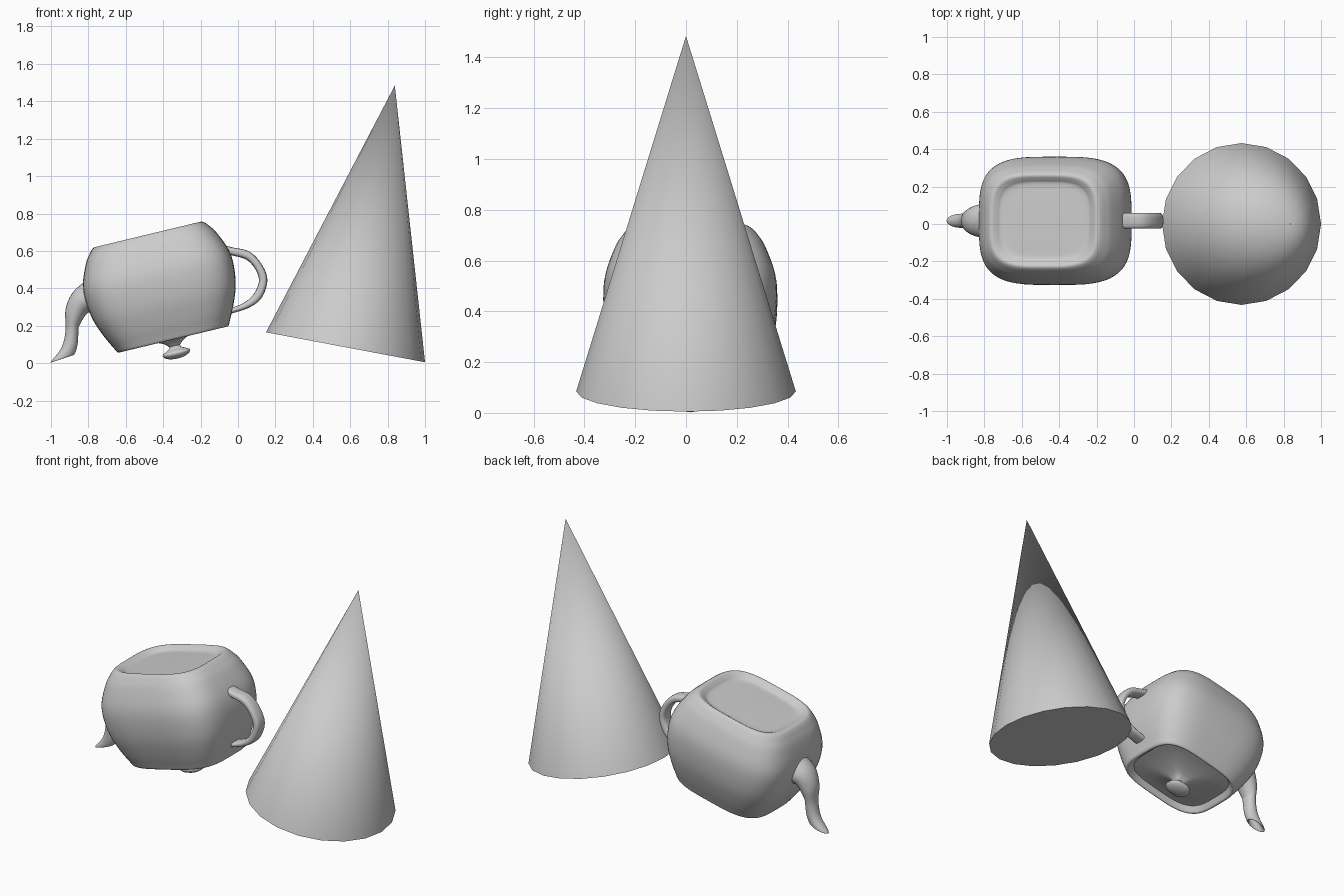
import bpy, bmesh
from math import sin, cos, pi, radians, copysign

if "Cube" in bpy.data.objects:
    bpy.data.objects.remove(bpy.data.objects["Cube"])


def smooth_rows(rows, steps):
    """Catmull-Rom interpolation through tuples of numbers."""
    out = []
    for i in range(len(rows) - 1):
        a, b = rows[max(i - 1, 0)], rows[i]
        c, d = rows[i + 1], rows[min(i + 2, len(rows) - 1)]
        for s in range(steps):
            t = s / steps
            out.append(tuple(
                0.5 * (2 * q + (r - p) * t + (2 * p - 5 * q + 4 * r - v) * t * t
                       + (3 * q - p - 3 * r + v) * t ** 3)
                for p, q, r, v in zip(a, b, c, d)))
    return out + [rows[-1]]


def oval(n, power):
    """Unit superellipse points."""
    pts = []
    for i in range(n):
        c, s = cos(2 * pi * i / n), sin(2 * pi * i / n)
        pts.append((copysign(abs(c) ** (2 / power), c),
                    copysign(abs(s) ** (2 / power), s)))
    return pts


def finish(name, bm, loc=(0, 0, 0), tilt=0, angle=40):
    bmesh.ops.remove_doubles(bm, verts=bm.verts, dist=1e-5)
    bmesh.ops.recalc_face_normals(bm, faces=bm.faces)
    mesh = bpy.data.meshes.new(name)
    bm.to_mesh(mesh)
    bm.free()
    ob = bpy.data.objects.new(name, mesh)
    bpy.context.collection.objects.link(ob)
    ob.location = loc
    ob.rotation_euler = (0, radians(tilt), 0)
    bpy.ops.object.select_all(action='DESELECT')
    ob.select_set(True)
    bpy.context.view_layer.objects.active = ob
    bpy.ops.object.shade_smooth_by_angle(angle=radians(angle))
    return ob


def skin(rings):
    bm = bmesh.new()
    loops = [[bm.verts.new(p) for p in ring] for ring in rings]
    n = len(loops[0])
    for a, b in zip(loops, loops[1:]):
        for i in range(n):
            j = (i + 1) % n
            bm.faces.new((a[i], a[j], b[j], b[i]))
    return bm


Y = 0.017                       # teapot centre line
POT = (-0.347, Y, 0.127)        # centre of the pot's rim
TILT = -13.5


def turned(name, profile, power, steps=4):
    """Rounded-rectangle lathe from (radius, height) points."""
    shape = oval(64, power)
    rings = [[(r * x, r * y * 0.84, h) for x, y in shape]
             for r, h in smooth_rows(profile, steps)]
    return finish(name, skin(rings), POT, TILT)


def swept(name, rows, power, steps=6, n=24):
    """Loft from rows of (x, z, x, z, half width): two edges of each section."""
    shape = oval(n, power)
    rings = []
    for x0, z0, x1, z1, w in smooth_rows(rows, steps):
        cx, cz, dx, dz = (x0 + x1) / 2, (z0 + z1) / 2, (x1 - x0) / 2, (z1 - z0) / 2
        rings.append([(cx + dx * a, Y + w * b, cz + dz * a) for a, b in shape])
    return finish(name, skin(rings))


# Upside-down pot body: dished foot on top, rim at the bottom
turned("pot_body", [
    (0, .553), (.15, .552), (.235, .552), (.262, .565), (.285, .577), (.305, .572),
    (.33, .545), (.36, .5), (.4, .4), (.408, .31), (.392, .2), (.355, .1),
    (.32, .03), (.306, .004), (.292, 0), (.278, .015), (.262, .035)], 3.6)

# Lid with its knob
turned("lid", [(.275, .03), (.2, .024), (.12, .01), (.06, -.01), (.03, -.035)], 3.2)
turned("lid_knob", [(.03, -.033), (.035, -.048), (.072, -.068), (.071, -.084),
                    (.05, -.097), (.02, -.104), (0, -.105)], 2.4)

# Spout, curling to an open tip and back inside it
swept("spout", [
    (-.79, .46, -.71, .21, .105), (-.882, .38, -.793, .273, .085),
    (-.922, .287, -.848, .2, .06), (-.922, .175, -.853, .165, .045),
    (-.944, .083, -.858, .098, .04), (-1.0, .008, -.874, .048, .036),
    (-.985, .017, -.885, .05, .026), (-.93, .09, -.872, .1, .026),
    (-.912, .17, -.866, .165, .026)], 2)

# Handle loop: outer and inner edges
swept("handle", [
    (-.075, .63, -.08, .585, .042), (-.03, .619, -.028, .575, .042),
    (.062, .596, .045, .553, .042), (.128, .527, .092, .503, .042),
    (.157, .443, .112, .438, .042), (.127, .35, .083, .368, .042),
    (.062, .298, .035, .325, .042), (-.03, .267, -.024, .3, .042),
    (-.1, .25, -.094, .285, .042)], 2.8)

# Leaning cone with a 20-sided base
bm = bmesh.new()
bmesh.ops.create_cone(bm, cap_ends=True, segments=20, radius1=.4325, radius2=0,
                      depth=1.424)
bmesh.ops.translate(bm, verts=bm.verts, vec=(0, 0, .712))
finish("cone", bm, (.575, 0, .085), 10.66)
